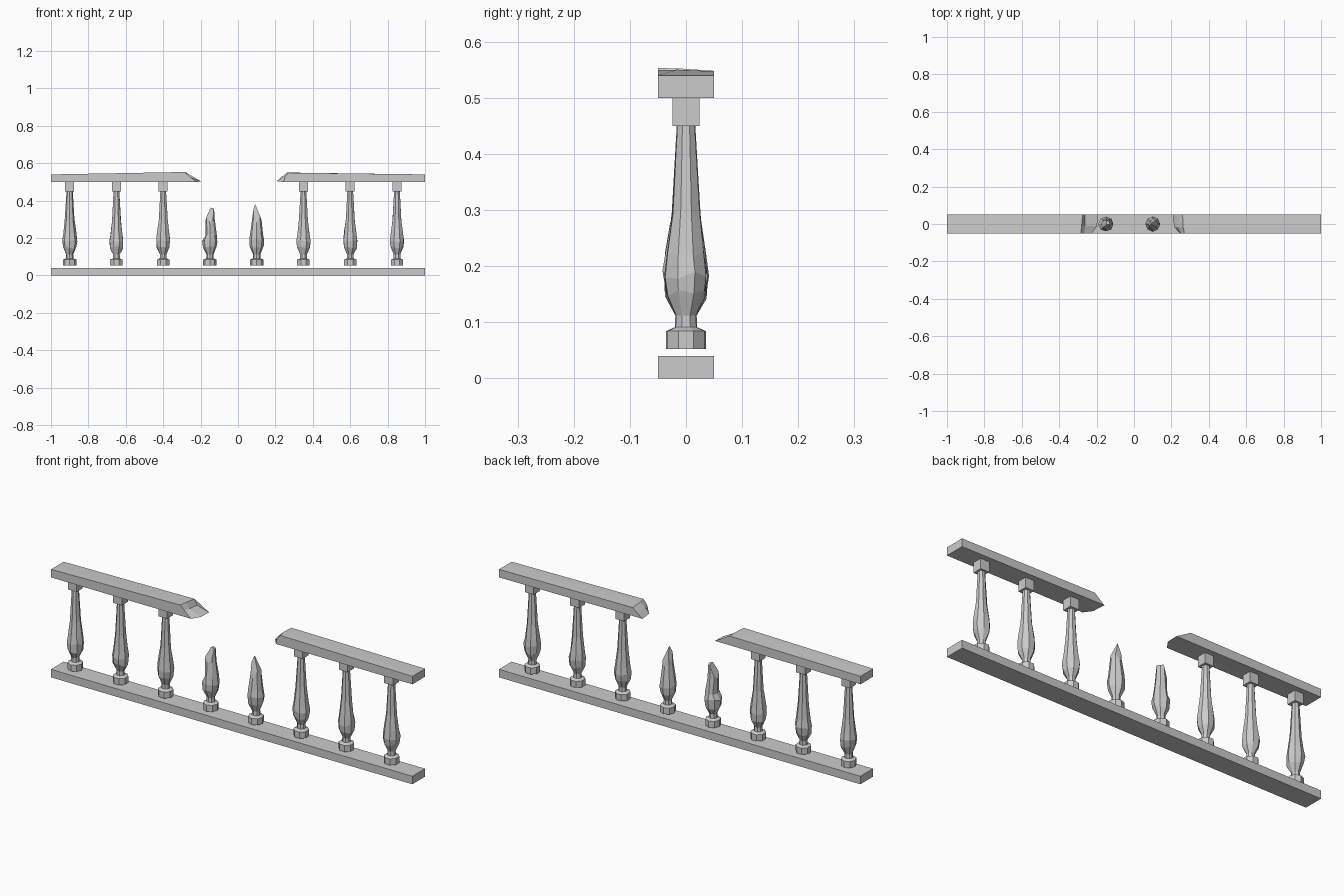
import bpy, bmesh, math, random
from mathutils import Vector

if "Cube" in bpy.data.objects:
    bpy.data.objects.remove(bpy.data.objects["Cube"])

random.seed(4)
SIDES = 8
# turned baluster profile: (radius, height)
PROFILE = [(0.036, 0.052), (0.036, 0.084), (0.020, 0.091), (0.019, 0.112),
           (0.037, 0.150), (0.041, 0.185), (0.036, 0.220), (0.026, 0.295), (0.0165, 0.452)]


def finish(bm, name, loc=(0, 0, 0)):
    bmesh.ops.recalc_face_normals(bm, faces=bm.faces)
    mesh = bpy.data.meshes.new(name)
    bm.to_mesh(mesh)
    bm.free()
    ob = bpy.data.objects.new(name, mesh)
    ob.location = loc
    bpy.context.collection.objects.link(ob)
    return ob


def box(name, lo, hi):
    bm = bmesh.new()
    bmesh.ops.create_cube(bm, size=1)
    for v in bm.verts:
        v.co = Vector([l + (c + 0.5) * (h - l) for c, l, h in zip(v.co, lo, hi)])
    return finish(bm, name)


def skin(bm, rings, closed=True):
    """Join equal loops into a capped solid."""
    loops = [[bm.verts.new(p) for p in ring] for ring in rings]
    n = len(loops[0])
    for a, b in zip(loops, loops[1:]):
        for i in range(n):
            j = (i + 1) % n
            bm.faces.new((a[i], a[j], b[j], b[i]))
    bm.faces.new(loops[0])
    bm.faces.new(loops[-1])


def baluster(name, x, cuts=(), notch=False):
    bm = bmesh.new()
    spin = random.choice((0, math.pi / 8))
    rings = []
    for k, (r, z) in enumerate(PROFILE):
        ring = []
        for i in range(SIDES):
            a = spin + i * math.tau / SIDES
            belly = 3 < k < 8
            rr = r * random.uniform(0.93, 1.03) if belly else r
            zz = z + (random.uniform(-0.008, 0.008) if belly else 0)
            px, py = rr * math.cos(a), rr * math.sin(a)
            # chipped bite in the side of the belly
            if notch and k == 6 and px < -0.01:
                px *= 0.62
            ring.append((px, py, zz))
        rings.append(ring)
    skin(bm, rings)
    # splintered break planes
    for co, no in cuts:
        geom = bm.verts[:] + bm.edges[:] + bm.faces[:]
        res = bmesh.ops.bisect_plane(bm, geom=geom, plane_co=co, plane_no=no, clear_outer=True)
        edges = [e for e in res['geom_cut'] if isinstance(e, bmesh.types.BMEdge)]
        bmesh.ops.holes_fill(bm, edges=[e for e in bm.edges if e.is_boundary] or edges, sides=0)
    return finish(bm, name, (x, 0, 0))


def broken_rail(name, columns):
    """Side outlines (x, z) at successive y, lofted across the rail."""
    bm = bmesh.new()
    skin(bm, [[(x, y, z) for x, z in pts] for y, pts in columns])
    bmesh.ops.triangulate(bm, faces=[f for f in bm.faces if len(f.verts) > 4])
    return finish(bm, name)


# bottom rail
box("bottom_rail", (-1, -0.05, 0), (1, 0.05, 0.04))

# whole balusters with square top blocks
for i, x in enumerate((-0.9, -0.65, -0.4, 0.35, 0.6, 0.85)):
    baluster(f"baluster_{i + 1}", x)
    box(f"top_block_{i + 1}", (x - 0.024, -0.024, 0.45), (x + 0.024, 0.024, 0.5))

# snapped balusters
baluster("broken_baluster_left", -0.15,
         [((0.004, 0, 0.362), (-0.85, 0.1, 0.35)),
          ((0.004, 0, 0.362), (0.35, 0.25, 0.9)),
          ((0.004, -0.004, 0.362), (0.1, -0.9, 0.25))], notch=True)
baluster("broken_baluster_right", 0.1,
         [((-0.008, 0, 0.38), (0.93, 0.1, 0.37)),
          ((-0.008, 0, 0.38), (-0.93, 0.3, 0.2)),
          ((-0.008, 0.002, 0.38), (0.1, 0.95, 0.25)),
          ((-0.008, -0.002, 0.38), (0.1, -0.95, 0.25))])

# snapped handrail halves
broken_rail("handrail_left", [
    (-0.05, [(-1, 0.5), (-1, 0.54), (-0.285, 0.553), (-0.265, 0.530), (-0.225, 0.5)]),
    (-0.01, [(-1, 0.5), (-1, 0.54), (-0.28, 0.552), (-0.262, 0.525), (-0.197, 0.502)]),
    (0.05, [(-1, 0.5), (-1, 0.54), (-0.275, 0.548), (-0.262, 0.520), (-0.195, 0.502)])])
broken_rail("handrail_right", [
    (-0.05, [(1, 0.5), (1, 0.54), (0.27, 0.549), (0.25, 0.525), (0.245, 0.5)]),
    (-0.015, [(1, 0.5), (1, 0.54), (0.262, 0.550), (0.235, 0.525), (0.215, 0.502)]),
    (0.05, [(1, 0.5), (1, 0.54), (0.26, 0.547), (0.235, 0.525), (0.207, 0.505)])])
